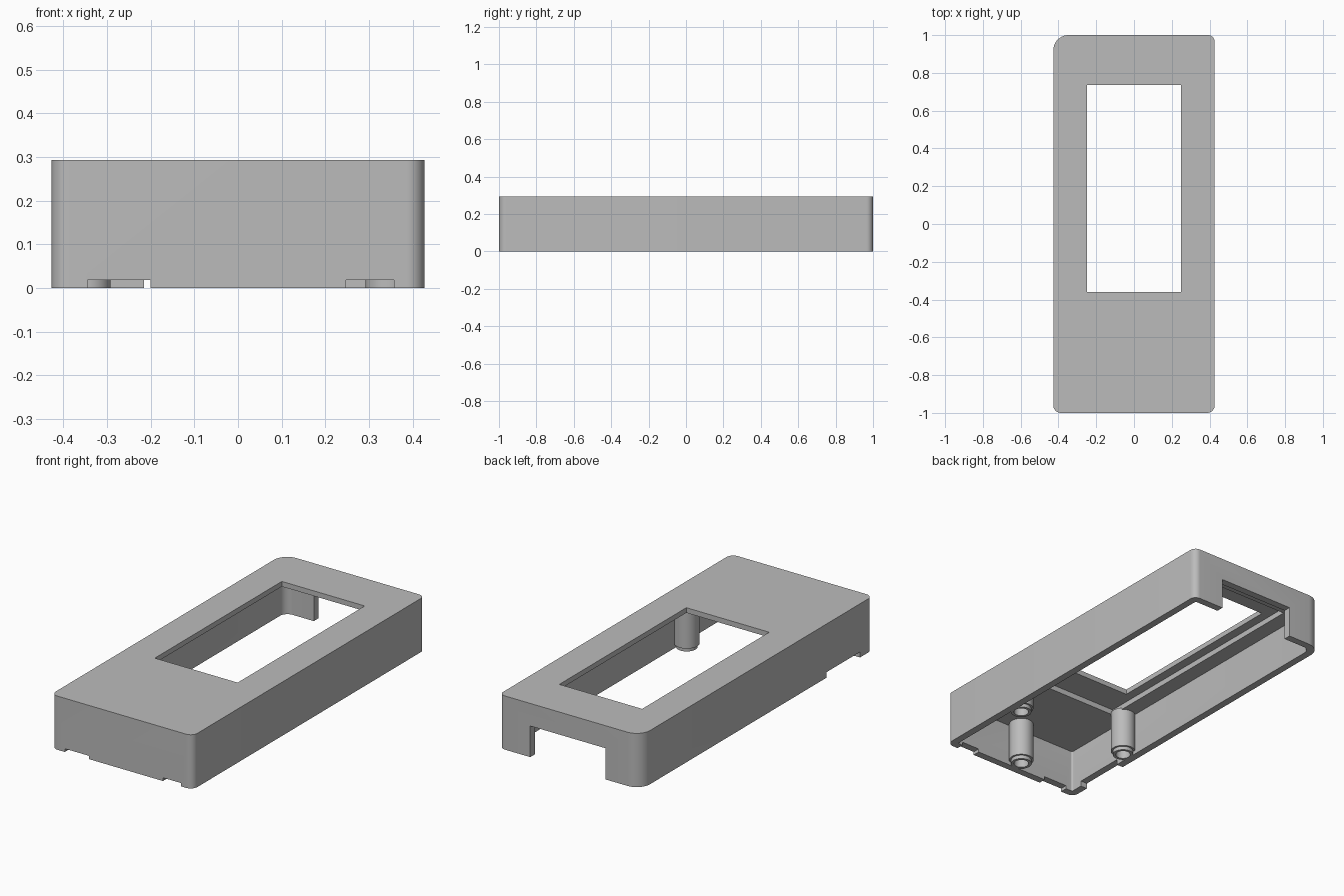
import bpy, bmesh, math

cube = bpy.data.objects.get("Cube")
if cube:
    bpy.data.objects.remove(cube, do_unlink=True)

grey = bpy.data.materials.new("plain_grey")
grey.use_nodes = True
colour = (0.5, 0.5, 0.5, 1)
grey.diffuse_color = colour
grey.node_tree.nodes["Principled BSDF"].inputs["Base Color"].default_value = colour

HALF_W, HALF_L, HEIGHT = 0.427, 1.0, 0.293
WALL, CEILING, LEDGE = 0.04, 0.235, 0.265


def make_object(name, bm):
    bmesh.ops.recalc_face_normals(bm, faces=bm.faces)
    mesh = bpy.data.meshes.new(name)
    bm.to_mesh(mesh)
    bm.free()
    mesh.materials.append(grey)
    obj = bpy.data.objects.new(name, mesh)
    bpy.context.collection.objects.link(obj)
    return obj


def prism(name, x, y, z, radii=(0, 0, 0, 0), steps=10):
    """Upright block; radii run +x+y, -x+y, -x-y, +x-y."""
    bm = bmesh.new()
    verts = []
    corners = [(x[1], y[1], -1, -1), (x[0], y[1], 1, -1),
               (x[0], y[0], 1, 1), (x[1], y[0], -1, 1)]
    for i, ((cx, cy, sx, sy), r) in enumerate(zip(corners, radii)):
        for k in range(steps + 1 if r else 1):
            a = math.radians(90) * (i + k / steps)
            px = cx + sx * r + r * math.cos(a)
            py = cy + sy * r + r * math.sin(a)
            verts.append(bm.verts.new((px, py, z[0])))
    base = bm.faces.new(verts)
    top = bmesh.ops.extrude_face_region(bm, geom=[base])["geom"]
    bmesh.ops.translate(bm, vec=(0, 0, z[1] - z[0]),
                        verts=[g for g in top if isinstance(g, bmesh.types.BMVert)])
    return make_object(name, bm)


def smooth(obj):
    bpy.ops.object.select_all(action="DESELECT")
    obj.select_set(True)
    bpy.context.view_layer.objects.active = obj
    bpy.ops.object.shade_smooth_by_angle(angle=math.radians(30))


def cut(obj, cutter):
    cutter.hide_render = True
    mod = obj.modifiers.new("cut", "BOOLEAN")
    mod.operation = "DIFFERENCE"
    mod.solver = "EXACT"
    mod.object = cutter
    bpy.ops.object.select_all(action="DESELECT")
    obj.select_set(True)
    bpy.context.view_layer.objects.active = obj
    bpy.ops.object.modifier_apply(modifier=mod.name)
    bpy.data.objects.remove(cutter, do_unlink=True)


# Outer cover with one larger corner
cover = prism("cover_shell", (-HALF_W, HALF_W), (-HALF_L, HALF_L), (0, HEIGHT),
              (0.035, 0.08, 0.04, 0.04))

# Hollow inside, display recess and display opening
cut(cover, prism("cavity", (-HALF_W + WALL, HALF_W - WALL),
                 (-HALF_L + WALL, HALF_L - WALL), (-0.1, CEILING),
                 (0.01, 0.045, 0.01, 0.01)))
cut(cover, prism("recess", (-0.30, 0.30), (-0.53, 0.85), (0.1, LEDGE)))
cut(cover, prism("opening", (-0.25, 0.25), (-0.36, 0.735), (0.1, 0.4)))

# Connector gap in the back wall, shallow notches in front and side rims
for x, y, top in [((-0.215, 0.24), (0.93, 1.1), 0.17),
                  ((-0.345, -0.20), (-1.1, -0.93), 0.018),
                  ((0.247, 0.357), (-1.1, -0.93), 0.018),
                  ((-0.5, -0.36), (-0.89, -0.60), 0.03)]:
    cut(cover, prism("notch", x, y, (-0.1, top)))
smooth(cover)


# Screw posts: stepped tip and blind hole, turned around the post axis
def screw_post(name, x, y):
    bm = bmesh.new()
    profile = [(0, 0.12), (0.038, 0.12), (0.038, 0), (0.053, 0), (0.053, 0.02),
               (0.063, 0.02), (0.063, 0.245), (0, 0.245)]
    verts = [bm.verts.new((r, 0, z)) for r, z in profile]
    edges = [bm.edges.new(pair) for pair in zip(verts, verts[1:])]
    bmesh.ops.spin(bm, geom=verts + edges, cent=(0, 0, 0), axis=(0, 0, 1),
                   angle=math.tau, steps=40)
    bmesh.ops.remove_doubles(bm, verts=bm.verts, dist=0.0005)
    post = make_object(name, bm)
    post.location = (x, y, 0)
    smooth(post)


screw_post("left_screw_post", 0.345, -0.50)
screw_post("right_screw_post", -0.345, -0.50)
screw_post("front_screw_post", 0, -0.91)
